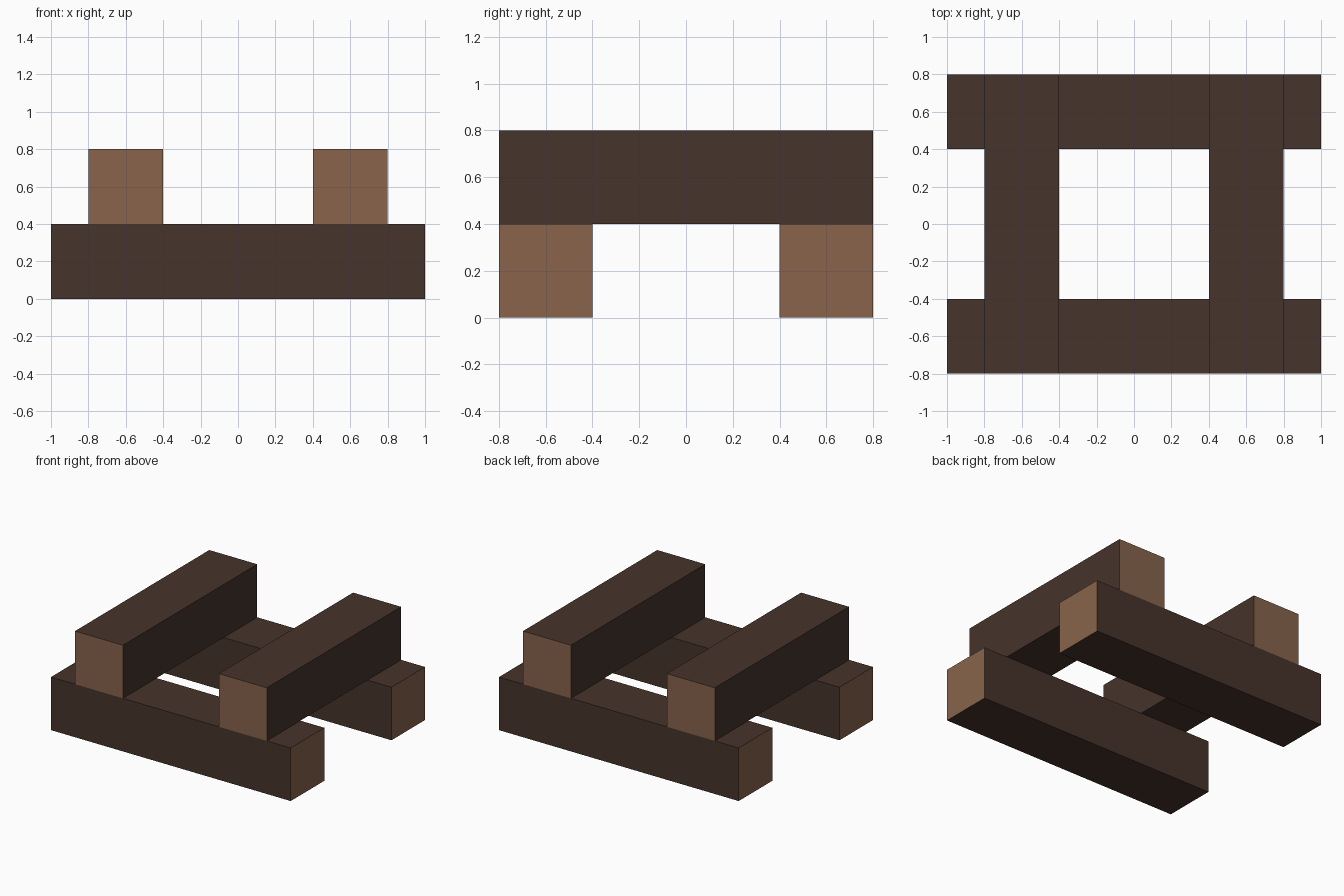
import bpy
import bmesh
from mathutils import Matrix

if "Cube" in bpy.data.objects:
    bpy.data.objects.remove(bpy.data.objects["Cube"])


def material(name, color):
    mat = bpy.data.materials.new(name)
    mat.diffuse_color = (*color, 1.0)
    mat.use_nodes = True
    mat.node_tree.nodes["Principled BSDF"].inputs["Base Color"].default_value = mat.diffuse_color
    return mat


BARK = material("dark_bark", (0.061, 0.034, 0.025))
CUT_WOOD = material("cut_wood", (0.246, 0.127, 0.072))


def log(name, size, center, axis):
    """Square log along the given axis (0 = x, 1 = y) with pale cut ends."""
    bm = bmesh.new()
    bmesh.ops.create_cube(bm, size=1.0, matrix=Matrix.Diagonal((*size, 1.0)))
    bm.normal_update()
    for face in bm.faces:
        face.material_index = 1 if abs(face.normal[axis]) > 0.9 else 0
    mesh = bpy.data.meshes.new(name)
    bm.to_mesh(mesh)
    bm.free()
    mesh.materials.append(BARK)
    mesh.materials.append(CUT_WOOD)
    obj = bpy.data.objects.new(name, mesh)
    obj.location = center
    bpy.context.collection.objects.link(obj)


# Two lower logs run left to right
for side, y in (("front", -0.6), ("back", 0.6)):
    log(f"lower_log_{side}", (2.0, 0.4, 0.4), (0, y, 0.2), 0)

# Two upper logs rest across them, front to back
for side, x in (("left", -0.6), ("right", 0.6)):
    log(f"upper_log_{side}", (0.4, 1.6, 0.4), (x, 0, 0.6), 1)
